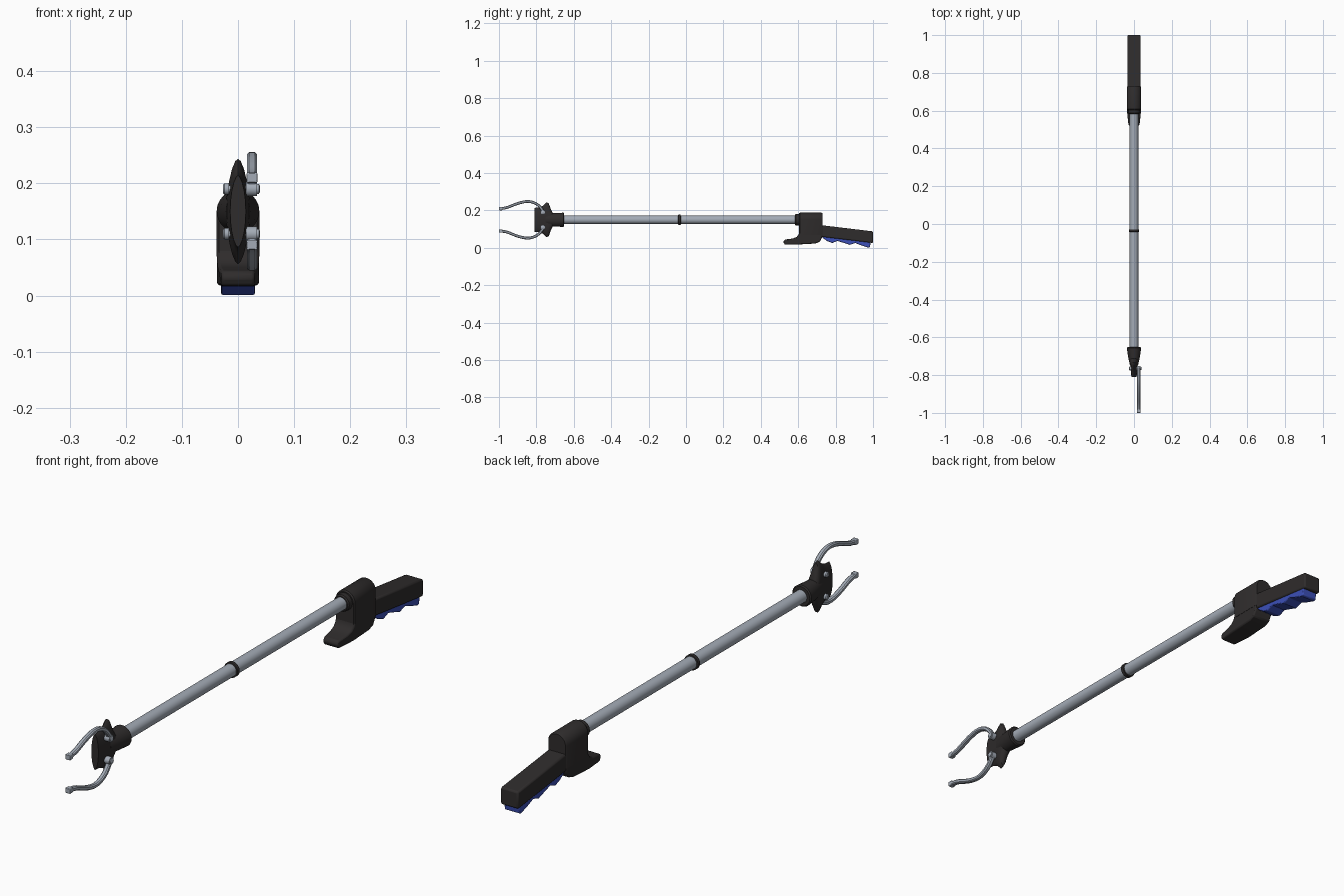
import bpy, bmesh
from math import sin, cos, pi, radians
from mathutils import Vector

if "Cube" in bpy.data.objects:
    bpy.data.objects.remove(bpy.data.objects["Cube"])

def material(name, rgb):
    m = bpy.data.materials.new(name)
    m.diffuse_color = (*rgb, 1)
    m.use_nodes = True
    m.node_tree.nodes["Principled BSDF"].inputs["Base Color"].default_value = m.diffuse_color
    return m

BLACK = material("black_plastic", (0.028, 0.025, 0.025))
METAL = material("brushed_metal", (0.37, 0.41, 0.47))
BLUE = material("blue_rubber", (0.045, 0.08, 0.48))
AXIS = 0.15  # height of the tube's centre line

def finish(bm, name, mat, bevel=0, segments=2):
    bmesh.ops.recalc_face_normals(bm, faces=bm.faces)
    me = bpy.data.meshes.new(name)
    bm.to_mesh(me)
    bm.free()
    ob = bpy.data.objects.new(name, me)
    bpy.context.collection.objects.link(ob)
    me.materials.append(mat)
    if bevel:
        mod = ob.modifiers.new("bevel", 'BEVEL')
        mod.width, mod.segments = bevel, segments
        mod.limit_method, mod.angle_limit = 'ANGLE', radians(40)
    bpy.ops.object.select_all(action='DESELECT')
    ob.select_set(True)
    bpy.context.view_layer.objects.active = ob
    bpy.ops.object.shade_smooth_by_angle(angle=radians(35))
    return ob

def loft(name, rings, mat, bevel=0):
    bm = bmesh.new()
    rows = [[bm.verts.new(p) for p in r] for r in rings]
    n = len(rows[0])
    for a, b in zip(rows, rows[1:]):
        for i in range(n):
            j = (i + 1) % n
            bm.faces.new((a[i], a[j], b[j], b[i]))
    bm.faces.new(rows[0])
    bm.faces.new(rows[-1])
    return finish(bm, name, mat, bevel)

def circle_y(y, r, n=32):
    return [(r * cos(2 * pi * i / n), y, AXIS + r * sin(2 * pi * i / n)) for i in range(n)]

def turned(name, profile, mat):
    return loft(name, [circle_y(y, r) for y, r in profile], mat)

def prism(name, pts, half, mat, bevel=0, taper=lambda y: 1):
    # side profile (y, z) extruded across x
    return loft(name, [[(s * half * taper(y), y, z) for y, z in pts] for s in (-1, 1)], mat, bevel)

def smooth_path(pts, steps=5):
    p = [Vector(q) for q in pts]
    p = [2 * p[0] - p[1]] + p + [2 * p[-1] - p[-2]]
    out = []
    for a, b, c, d in zip(p, p[1:], p[2:], p[3:]):
        for k in range(steps):
            t = k / steps
            out.append(0.5 * (2 * b + (c - a) * t + (2 * a - 5 * b + 4 * c - d) * t * t
                              + (3 * b - a - 3 * c + d) * t ** 3))
    return out + [p[-2]]

# Shaft and its black rings
turned("shaft", [(-0.70, 0.0225), (0.64, 0.0225)], METAL)
turned("shaft_ring", [(-0.042, 0.024), (-0.041, 0.027), (-0.029, 0.027), (-0.028, 0.024)], BLACK)
turned("handle_collar", [(0.583, 0.026), (0.587, 0.030), (0.63, 0.031)], BLACK)

# Head socket, narrowing sideways towards the jaws
def oval(y, hw, hh, n=32):
    return [(hw * cos(2 * pi * i / n), y, AXIS + hh * sin(2 * pi * i / n)) for i in range(n)]
loft("head_socket", [oval(-0.652, 0.034, 0.034), oval(-0.656, 0.038, 0.038), oval(-0.70, 0.032, 0.036),
                     oval(-0.75, 0.021, 0.034)], BLACK)

# Lens-shaped jaw plate
def lens(y, hw, hh, n=10):
    right = [(hw * cos(t) ** 1.2, y, AXIS + hh * sin(t))
             for t in [pi * (i / n - 0.5) for i in range(1, n)]]
    return ([(0, y, AXIS - hh)] + right + [(0, y, AXIS + hh)]
            + [(-x, yy, z) for x, yy, z in reversed(right)])
loft("jaw_plate", [lens(-0.81, 0.014, 0.064), lens(-0.785, 0.016, 0.066), lens(-0.765, 0.018, 0.075),
                   lens(-0.746, 0.020, 0.094), lens(-0.734, 0.021, 0.088),
                   lens(-0.724, 0.023, 0.060), lens(-0.712, 0.024, 0.036)], BLACK)

# Claws and pivot bolts, mirrored above and below the axis
CLAW = [(-0.762, 0.040), (-0.772, 0.058), (-0.790, 0.078), (-0.815, 0.092), (-0.845, 0.098),
        (-0.880, 0.093), (-0.915, 0.082), (-0.950, 0.068), (-0.975, 0.062), (-1.0, 0.060)]
SECTION = [(0.009, 0.004), (0.005, 0.0075), (-0.005, 0.0075), (-0.009, 0.004),
           (-0.009, -0.004), (-0.005, -0.0075), (0.005, -0.0075), (0.009, -0.004)]
for side, word in ((1, "upper"), (-1, "lower")):
    path = smooth_path(CLAW)
    rings = []
    for i, p in enumerate(path):
        t = (path[min(i + 1, len(path) - 1)] - path[max(i - 1, 0)]).normalized()
        if i == len(path) - 1:
            t = Vector((-1, 0))
        rings.append([(0.025 + u, p.x - t.y * v, AXIS + side * (p.y + t.x * v)) for u, v in SECTION])
    loft(word + "_claw", rings, METAL)
    # square fingertip pad
    zt = AXIS + side * 0.060
    prism(word + "_claw_tip", [(-1.0, zt - 0.009), (-0.982, zt - 0.009),
                               (-0.982, zt + 0.009), (-1.0, zt + 0.009)], 0.0095, METAL, 0.002
          ).location.x = 0.025
    # bolt: head, shank, washer and nut along x
    bolt = [(-0.027, 0.007), (-0.024, 0.010), (-0.016, 0.010), (-0.016, 0.006), (0.014, 0.006),
            (0.014, 0.013), (0.034, 0.013), (0.034, 0.009), (0.037, 0.009), (0.039, 0.006)]
    loft(word + "_pivot_bolt", [[(x, -0.765 + r * cos(2 * pi * k / 20),
                                  AXIS + side * 0.040 + r * sin(2 * pi * k / 20)) for k in range(20)]
                                for x, r in bolt], METAL)

# Handle housing: round-topped block around the shaft end
def tunnel(y, r):
    arc = [(r * cos(pi * i / 20), y, AXIS + r * sin(pi * i / 20)) for i in range(21)]
    return [(r, y, 0.07)] + arc + [(-r, y, 0.07)]
loft("handle_housing", [tunnel(0.604, 0.034), tunnel(0.609, 0.038), tunnel(0.725, 0.038),
                        tunnel(0.731, 0.034)], BLACK)

# Finger guard sweeping forward under the housing
GUARD = [(0.527, 0.044), (0.520, 0.032), (0.528, 0.017), (0.60, 0.018), (0.69, 0.023), (0.715, 0.032),
         (0.729, 0.060), (0.729, 0.13), (0.606, 0.13), (0.606, 0.088), (0.602, 0.070), (0.590, 0.057),
         (0.570, 0.050)]
prism("finger_guard", GUARD, 0.0372, BLACK, 0.005,
      lambda y: 1 if y > 0.6 else 1 - 0.22 * (0.6 - y) / 0.08)

# Rear grip
prism("grip", [(0.70, 0.062), (1.0, 0.026), (1.0, 0.088), (0.70, 0.124)], 0.035, BLACK, 0.006)

# Wavy squeeze trigger under the grip
WAVE = [(0.732, 0.052), (0.755, 0.036), (0.782, 0.026), (0.810, 0.037), (0.845, 0.026), (0.875, 0.016),
        (0.905, 0.026), (0.940, 0.012), (0.975, 0.001), (0.984, 0.004)]
prism("trigger", [(0.72, 0.075)] + WAVE + [(0.988, 0.040)], 0.030, BLUE, 0.003)
